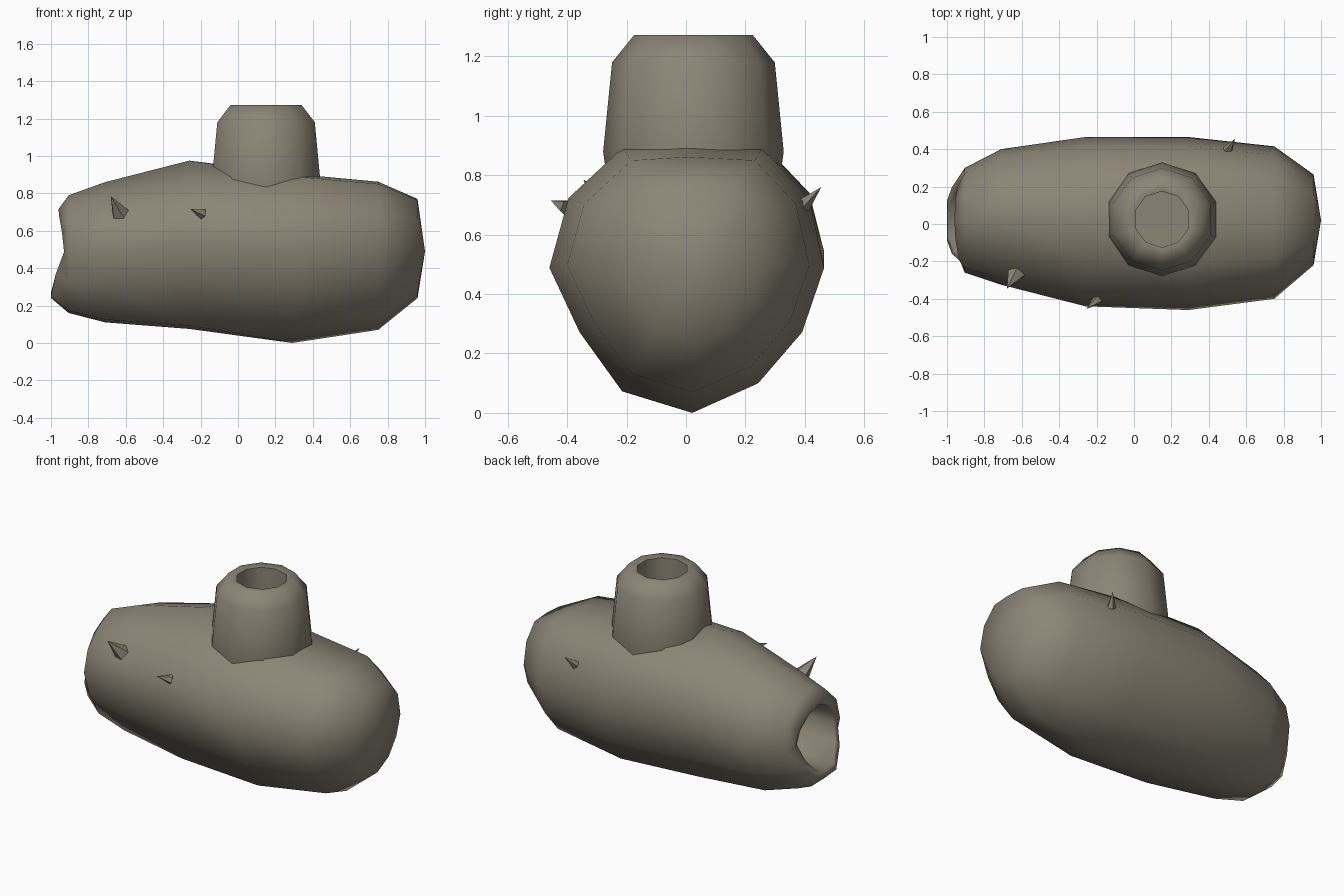
import bpy, bmesh, math
from mathutils import Vector

if "Cube" in bpy.data.objects:
    bpy.data.objects.remove(bpy.data.objects["Cube"])

wood = bpy.data.materials.new("weathered wood")
wood.diffuse_color = (0.262, 0.237, 0.182, 1)
wood.use_nodes = True
wood.node_tree.nodes["Principled BSDF"].inputs["Base Color"].default_value = wood.diffuse_color


def skin(name, rings, angle, close_start=True, close_end=True):
    """Bridge rings of equal length; a single-point ring becomes a fan."""
    bm = bmesh.new()
    loops = [[bm.verts.new(p) for p in r] for r in rings]
    for a, b in zip(loops, loops[1:]):
        for i in range(len(a)):
            j = (i + 1) % len(a)
            if len(b) == 1:
                bm.faces.new((a[i], a[j], b[0]))
            else:
                bm.faces.new((a[i], a[j], b[j], b[i]))
    if close_start:
        bm.faces.new(loops[0])
    if close_end and len(loops[-1]) > 1:
        bm.faces.new(loops[-1])
    bmesh.ops.recalc_face_normals(bm, faces=bm.faces)
    me = bpy.data.meshes.new(name)
    bm.to_mesh(me)
    bm.free()
    ob = bpy.data.objects.new(name, me)
    bpy.context.collection.objects.link(ob)
    me.materials.append(wood)
    bpy.ops.object.select_all(action='DESELECT')
    ob.select_set(True)
    bpy.context.view_layer.objects.active = ob
    bpy.ops.object.shade_smooth_by_angle(angle=math.radians(angle))
    return ob


# Log cross-sections: y from -1 to 1, z from 0 to 1
# Thick end: flat top and keeled bottom
KEELED = [(0.04, 0), (0.52, 0.11), (0.84, 0.3), (1, 0.54), (0.89, 0.8), (0.55, 0.985),
          (0, 1), (-0.47, 0.985), (-0.86, 0.8), (-1, 0.54), (-0.78, 0.3), (-0.47, 0.08)]
# Open end: ridged top and flatter bottom
RIDGED = [(0.04, 0), (0.50, 0.06), (0.84, 0.27), (1, 0.52), (0.89, 0.74), (0.55, 0.92),
          (0, 1), (-0.47, 0.90), (-0.87, 0.73), (-1, 0.52), (-0.80, 0.27), (-0.47, 0.02)]


def log_ring(x, y0, y1, z0, z1, section=RIDGED):
    return [Vector((x, (y0 + y1) / 2 + u * (y1 - y0) / 2, z0 + w * (z1 - z0)))
            for u, w in section]


def rim_ring(x, *box):
    """Ring at the open end, bulging out at the top and most at the bottom."""
    ring = log_ring(x, *box)
    for p in ring:
        s = max(-1, min(1, (p.z - 0.5) / 0.2))
        p.x -= 0.035 * s if s > 0 else -0.075 * s
    return ring


# Hollow log, from the bottom of the hollow, out over the rim, to the domed end
skin("hollow_log", [
    log_ring(-0.55, -0.16, 0.18, 0.31, 0.67),
    rim_ring(-0.915, -0.175, 0.195, 0.285, 0.685),
    rim_ring(-0.925, -0.20, 0.23, 0.24, 0.715),
    log_ring(-0.905, -0.26, 0.30, 0.16, 0.79),
    log_ring(-0.71, -0.325, 0.40, 0.11, 0.86),
    log_ring(-0.26, -0.44, 0.465, 0.075, 0.975),
    log_ring(0.29, -0.46, 0.465, 0.0, 0.905, KEELED),
    log_ring(0.75, -0.40, 0.415, 0.07, 0.862, KEELED),
    log_ring(0.96, -0.22, 0.265, 0.24, 0.77, KEELED),
    [Vector((1, 0.02, 0.49))],
], 75)


# Hollow branch stump on top
def stump_ring(r, z):
    return [(0.15 + r * math.sin(i * math.tau / 10), 0.025 + r * math.cos(i * math.tau / 10), z)
            for i in range(10)]


skin("branch_stump", [stump_ring(r, z) for r, z in (
    (0.29, 0.78), (0.304, 0.88), (0.274, 1.18), (0.2, 1.272), (0.15, 1.265), (0.15, 0.98))],
    80, close_start=False)

# Small broken twigs
for i, (base, tip, r) in enumerate([
        ((-0.63, -0.265, 0.69), (-0.68, -0.345, 0.785), 0.05),
        ((-0.19, -0.40, 0.69), (-0.255, -0.455, 0.715), 0.03),
        ((0.50, 0.395, 0.70), (0.54, 0.455, 0.76), 0.028)]):
    base, tip = Vector(base), Vector(tip)
    turn = Vector((0, 0, 1)).rotation_difference(tip - base)
    ring = [base + turn @ Vector((r * math.cos(k * math.tau / 5), r * math.sin(k * math.tau / 5), 0))
            for k in range(5)]
    skin("twig_%d" % (i + 1), [ring, [tip]], 30)
